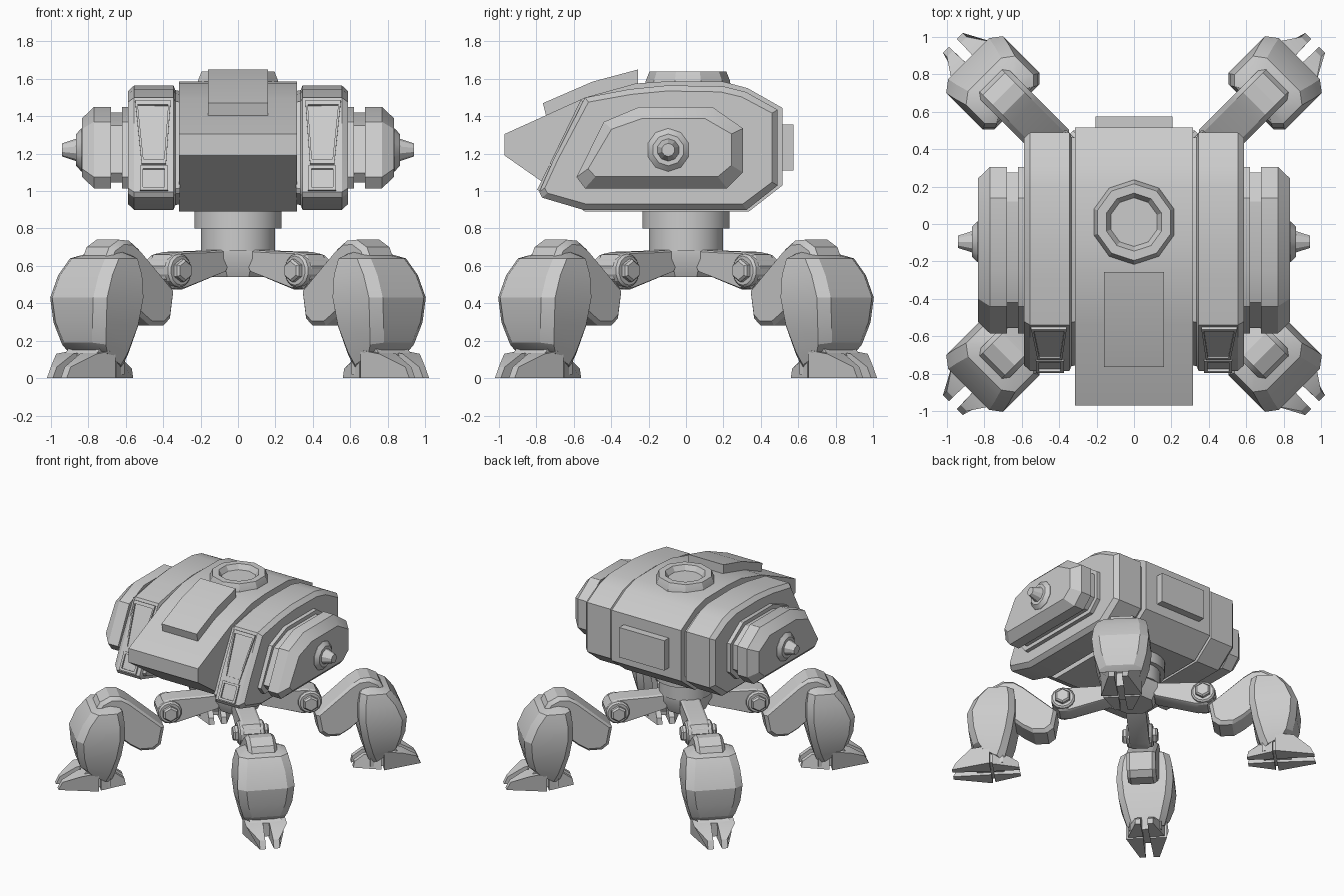
import bpy, bmesh
from math import sin, cos, pi, radians
from mathutils import Matrix, Vector

if "Cube" in bpy.data.objects:
    bpy.data.objects.remove(bpy.data.objects["Cube"])

def loft(name, rings, m=None, angle=25):
    """Skin a list of equal-length point rings and cap both ends."""
    bm = bmesh.new()
    vs = [[bm.verts.new(p) for p in r] for r in rings]
    n = len(rings[0])
    for a, b in zip(vs, vs[1:]):
        for i in range(n):
            j = (i + 1) % n
            bm.faces.new((a[i], a[j], b[j], b[i]))
    bm.faces.new(vs[0])
    bm.faces.new(vs[-1])
    if m:
        bm.transform(m)
    bmesh.ops.recalc_face_normals(bm, faces=bm.faces)
    me = bpy.data.meshes.new(name)
    bm.to_mesh(me)
    bm.free()
    for p in me.polygons:
        p.use_smooth = True
    me.set_sharp_from_angle(angle=radians(angle))
    ob = bpy.data.objects.new(name, me)
    bpy.context.collection.objects.link(ob)
    return ob

def shrink(prof, d):
    """Move a profile's bounding box in by d on every side."""
    us, vs = [p[0] for p in prof], [p[1] for p in prof]
    cu, cv = (min(us) + max(us)) / 2, (min(vs) + max(vs)) / 2
    fu, fv = 1 - 2 * d / (max(us) - min(us)), 1 - 2 * d / (max(vs) - min(vs))
    return [(cu + (u - cu) * fu, cv + (v - cv) * fv) for u, v in prof]

def along_x(name, prof, stations, s=1):
    """Profile in (y, z), lofted through (x, inset) stations."""
    return loft(name, [[(s * x, y, z) for y, z in shrink(prof, d)] for x, d in stations])

def along_t(name, prof, stations, m):
    """Leg profile in (r, z), lofted through (t, inset) stations."""
    return loft(name, [[(r, t, z) for r, z in shrink(prof, d)] for t, d in stations], m)

def circle(rad, n, cu=0, cv=0):
    return [(cu + rad * cos(2 * pi * (i + .5) / n), cv + rad * sin(2 * pi * (i + .5) / n)) for i in range(n)]

def turned(name, steps, n, cy=0):
    """Stack of (radius, z) rings around a vertical axis."""
    return loft(name, [[(x, y + cy, z) for x, y in circle(r, n)] for r, z in steps])

def recess(name, corners, rim, lift, depth):
    """Raised frame around a sunken panel on a four-cornered surface patch."""
    c = [Vector(p) for p in corners]
    n = (c[1] - c[0]).cross(c[3] - c[0]).normalized()
    if n.y > 0:
        n = -n
    mid = sum(c, Vector()) / 4
    inner = [p + (mid - p).normalized() * rim for p in c]
    return loft(name, [[p - n * .03 for p in c], [p + n * lift for p in c],
                       [p + n * lift for p in inner], [p + n * (lift - depth) for p in inner]])

# Central hull
hull = [(-.97, 1.19), (-.97, 1.305), (-.54, 1.5), (-.27, 1.575), (-.1, 1.587), (.2, 1.585),
        (.33, 1.55), (.515, 1.445), (.515, 1.03), (.335, .89), (-.54, .89)]
along_x("central_hull", hull, [(-.315, 0), (.315, 0)])

# Sloped roof plate and rear panel
roof = [(-.765, 1.47), (-.5, 1.585), (-.257, 1.65), (-.257, 1.55), (-.55, 1.45), (-.745, 1.39)]
along_x("roof_plate", roof, [(-.16, 0), (.16, 0)])
rear = [(.5, 1.11), (.575, 1.11), (.575, 1.355), (.5, 1.355)]
along_x("rear_panel", rear, [(-.205, 0), (.205, 0)])

# Round roof hatch with a sunken middle
turned("roof_hatch", [(.23, 1.55), (.225, 1.59), (.205, 1.64), (.155, 1.64), (.13, 1.6)], 10, .01)

side = [(-.77, .965), (-.785, .995), (-.71, 1.165), (-.54, 1.5), (-.3, 1.545), (-.1, 1.565), (.2, 1.56),
        (.32, 1.53), (.49, 1.435), (.49, 1.03), (.325, .9), (-.55, .9)]
pod = [(-.585, 1.075), (-.44, 1.37), (-.25, 1.45), (.14, 1.45), (.305, 1.335), (.305, 1.1),
       (.22, 1.015), (-.54, 1.015)]

for s, word in ((1, "right"), (-1, "left")):
    # Side hull block with chamfered outer edge
    along_x(word + "_side_hull", side, [(.31, .03), (.335, .025), (.345, 0), (.555, 0), (.588, .03)], s)
    # Sunken front panels: y follows the sloped front face
    def face(x, z):
        return (s * x, -.785 + (z - .995) * .485, z)
    recess(word + "_upper_vent", [face(.36, 1.48), face(.55, 1.48), face(.515, 1.14), face(.385, 1.14)], .03, .015, .04)
    recess(word + "_lower_vent", [face(.375, 1.13), face(.525, 1.13), face(.525, 1.0), face(.375, 1.0)], .025, .015, .04)
    # Side pod with a groove around it
    along_x(word + "_side_pod", pod, [(.57, 0), (.62, 0), (.62, .03), (.68, .03), (.68, 0), (.77, 0), (.835, .062)], s)
    # Pod hub and pointed cap
    hub = [(.115, .82), (.115, .838), (.085, .865), (.06, .865), (.035, .94)]
    loft(word + "_pod_hub", [[(s * x, y, z) for y, z in circle(r, 10, -.095, 1.22)] for r, x in hub])

# Neck and hub under the hull
turned("neck", [(.235, .9), (.235, .8), (.2, .8), (.2, .68)], 24)
turned("leg_hub", [(.2, .7), (.2, .64), (.15, .54)], 8)

arm = [(.1, .69), (.28, .68), (.5, .675), (.58, .66), (.62, .6), (.61, .53), (.56, .48), (.48, .475), (.16, .57)]
thigh = [(.575, .46), (.6, .32), (.65, .28), (.75, .28), (.83, .33), (1.05, .52), (1.1, .62), (1.06, .7),
         (.985, .74), (.91, .735), (.84, .69)]
# Shin sections: inner r, outer r, half width, inner z, outer z
shin = [(.98, 1.17, .14, .045, .15), (.95, 1.21, .165, .13, .19), (.91, 1.24, .2, .28, .3), (.885, 1.25, .215, .43, .43),
        (.885, 1.2, .205, .55, .55), (.9, 1.13, .185, .64, .64), (.94, 1.07, .11, .68, .66)]
toe_out = [(1.08, 0), (1.37, 0), (1.34, .06), (1.22, .13), (1.08, .15)]
toe_in = [(1.06, 0), (.86, 0), (.87, .05), (.94, .1), (1.06, .12)]

def shin_ring(ri, ro, w, zi, zo):
    c, d = .045, .06
    half = [(ri, w - c), (ri + c, w), (ro - c, w), (ro, w - d)]
    pts = half + [(r, -t) for r, t in reversed(half)]
    return [(r, t, zi + (zo - zi) * (r - ri) / (ro - ri)) for r, t in pts]

for deg, word in ((45, "rear_right"), (135, "rear_left"), (225, "front_left"), (315, "front_right")):
    m = Matrix.Rotation(radians(deg), 4, 'Z')
    # Hip bracket, pivot discs and hex bolt
    along_t(word + "_hip_arm", arm, [(-.075, .01), (-.06, 0), (.06, 0), (.075, .01)], m)
    along_t(word + "_hip_pivot", circle(.09, 14, .53, .575), [(-.1, .012), (-.088, 0), (.088, 0), (.1, .012)], m)
    along_t(word + "_hip_bolt", circle(.062, 6, .53, .575), [(-.135, .012), (-.122, 0), (.122, 0), (.135, .012)], m)
    # Thigh and armoured shin
    along_t(word + "_thigh", thigh, [(-.11, .025), (-.085, 0), (.085, 0), (.11, .025)], m)
    loft(word + "_shin", [shin_ring(*k) for k in shin], m)
    # Foot: ankle block and split toes front and back
    ankle = [(.98, .02), (1.19, .02), (1.19, .13), (1.15, .17), (.98, .14)]
    along_t(word + "_ankle", ankle, [(-.12, 0), (.12, 0)], m)
    for s in (1, -1):
        for tag, prof, k in (("outer", toe_out, 1), ("inner", toe_in, .9)):
            end = prof[1][0]
            def taper(t0, t1):
                return [[(r, s * k * (t0 if abs(r - end) > .1 else t1), z) for r, z in prof]]
            loft(f"{word}_{tag}_toe_{'a' if s > 0 else 'b'}", taper(.025, .03) + taper(.155, .075), m)
